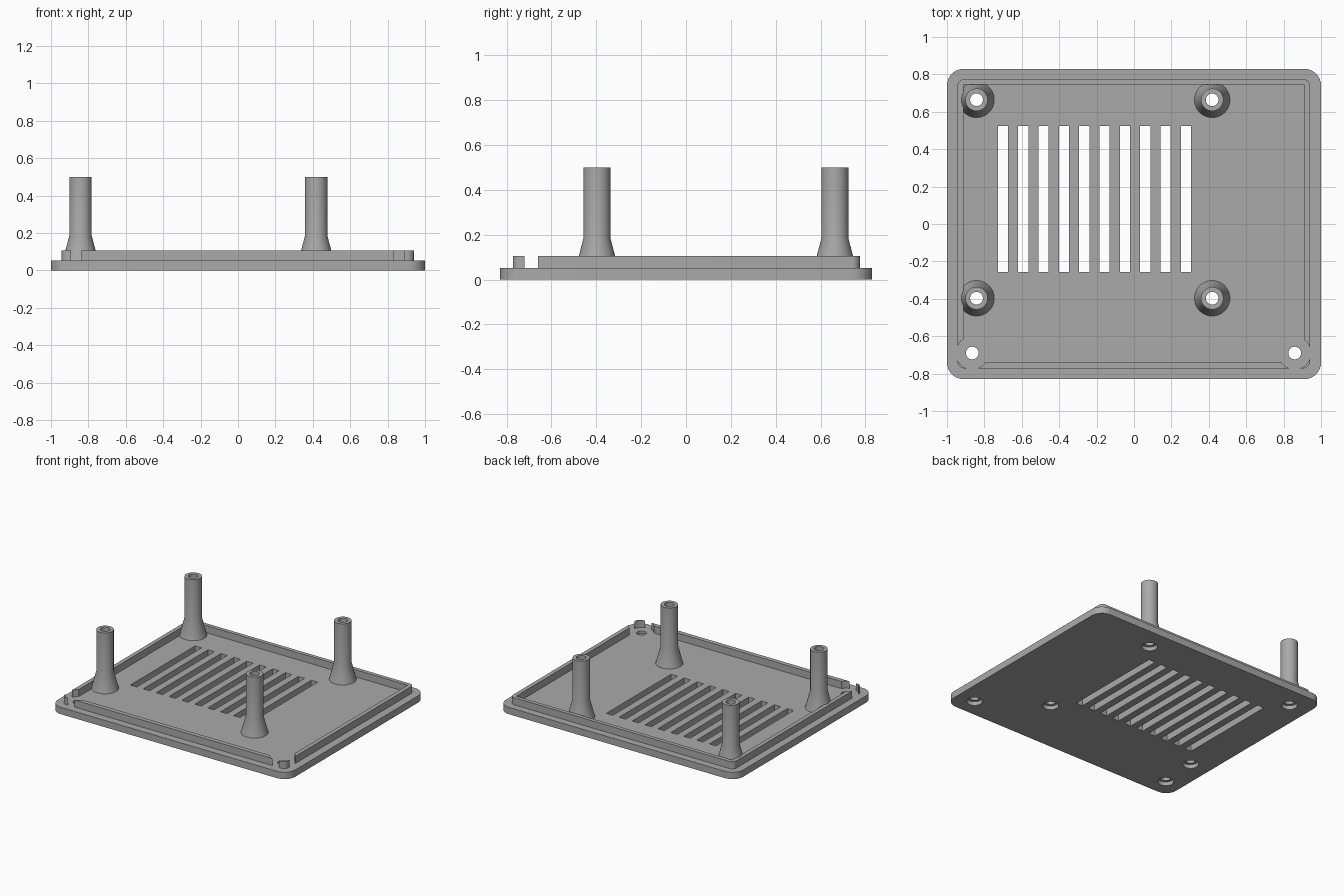
import bpy
import bmesh
from math import pi, cos, sin, radians

cube = bpy.data.objects.get("Cube")
if cube:
    bpy.data.objects.remove(cube)

grey = bpy.data.materials.new("mid grey")
grey.use_nodes = True
colour = (0.4, 0.4, 0.4, 1)
grey.diffuse_color = colour
grey.node_tree.nodes["Principled BSDF"].inputs["Base Color"].default_value = colour

PLATE_TOP, RIM_TOP, POST_TOP = 0.052, 0.106, 0.5
HOLE, RECESS = 0.034, 0.055
POSTS = [(x, y) for x in (-0.842, 0.418) for y in (-0.397, 0.664)]
SCREWS = [(-0.865, -0.69), (0.859, -0.69)]


def make_object(name, bm):
    bmesh.ops.recalc_face_normals(bm, faces=bm.faces)
    mesh = bpy.data.meshes.new(name)
    bm.to_mesh(mesh)
    bm.free()
    mesh.materials.append(grey)
    obj = bpy.data.objects.new(name, mesh)
    bpy.context.collection.objects.link(obj)
    return obj


def add_slab(bm, x0, x1, y0, y1, z0, z1, radius=0, steps=8):
    """Upright prism with a rounded rectangular outline."""
    outline = []
    corners = [(x1, y1, -1, -1), (x0, y1, 1, -1), (x0, y0, 1, 1), (x1, y0, -1, 1)]
    for i, (x, y, sx, sy) in enumerate(corners):
        for k in range(steps + 1 if radius else 1):
            a = (i + k / steps) * pi / 2
            r = radius
            outline.append((x + sx * r + r * cos(a), y + sy * r + r * sin(a)))
    face = bm.faces.new([bm.verts.new((x, y, z0)) for x, y in outline])
    top = bmesh.ops.extrude_face_region(bm, geom=[face])
    verts = [v for v in top["geom"] if isinstance(v, bmesh.types.BMVert)]
    bmesh.ops.translate(bm, verts=verts, vec=(0, 0, z1 - z0))


def add_lathe(bm, profile, centre, steps=40):
    """Spin a radius/height profile round a vertical axis."""
    x, y = centre
    verts = [bm.verts.new((x + r, y, z)) for r, z in profile]
    edges = [bm.edges.new(pair) for pair in zip(verts, verts[1:])]
    made = bmesh.ops.spin(bm, geom=verts + edges, cent=(x, y, 0), axis=(0, 0, 1),
                          angle=2 * pi, steps=steps, use_merge=True)
    bmesh.ops.remove_doubles(bm, verts=bm.verts[:], dist=0.00001)


def cut(obj, bm):
    """Subtract the cutter shapes from an object."""
    cutter = make_object("cutter", bm)
    cutter.hide_render = True
    mod = obj.modifiers.new("cut", 'BOOLEAN')
    mod.operation, mod.solver, mod.object = 'DIFFERENCE', 'EXACT', cutter
    graph = bpy.context.evaluated_depsgraph_get()
    mesh = bpy.data.meshes.new_from_object(obj.evaluated_get(graph))
    obj.modifiers.clear()
    obj.data = mesh
    bpy.data.objects.remove(cutter)


# Base plate with vent slots and recessed screw holes
bm = bmesh.new()
add_slab(bm, -1, 1, -0.83, 0.83, 0, PLATE_TOP, 0.09)
plate = make_object("base_plate", bm)
bm = bmesh.new()
for i in range(10):
    x = -0.728 + i * 0.1087
    add_slab(bm, x, x + 0.054, -0.256, 0.524, -0.1, 0.2)
for centre in POSTS + SCREWS:
    add_lathe(bm, [(0, -0.1), (RECESS, -0.1), (RECESS, 0.03), (HOLE, 0.03),
                   (HOLE, 0.2), (0, 0.2)], centre)
cut(plate, bm)

# Locating rim, cleared around the front screws
bm = bmesh.new()
add_slab(bm, -0.943, 0.94, -0.772, 0.775, PLATE_TOP, RIM_TOP, 0.035)
rim = make_object("locating_rim", bm)
bm = bmesh.new()
add_slab(bm, -0.912, 0.908, -0.738, 0.745, 0, 0.2)
cut(rim, bm)
bm = bmesh.new()
for centre in SCREWS:
    add_lathe(bm, [(0, 0), (0.087, 0), (0.087, 0.2), (0, 0.2)], centre)
cut(rim, bm)

# Hollow posts with flared feet
parts = [plate, rim]
for i, centre in enumerate(POSTS):
    bm = bmesh.new()
    add_lathe(bm, [(0.095, PLATE_TOP), (0.06, 0.185), (0.06, POST_TOP),
                   (HOLE, POST_TOP), (HOLE, PLATE_TOP), (0.095, PLATE_TOP)], centre)
    parts.append(make_object(f"post_{i + 1}", bm))

for obj in bpy.context.view_layer.objects:
    obj.select_set(obj in parts)
bpy.context.view_layer.objects.active = plate
bpy.ops.object.shade_smooth_by_angle(angle=radians(20))
